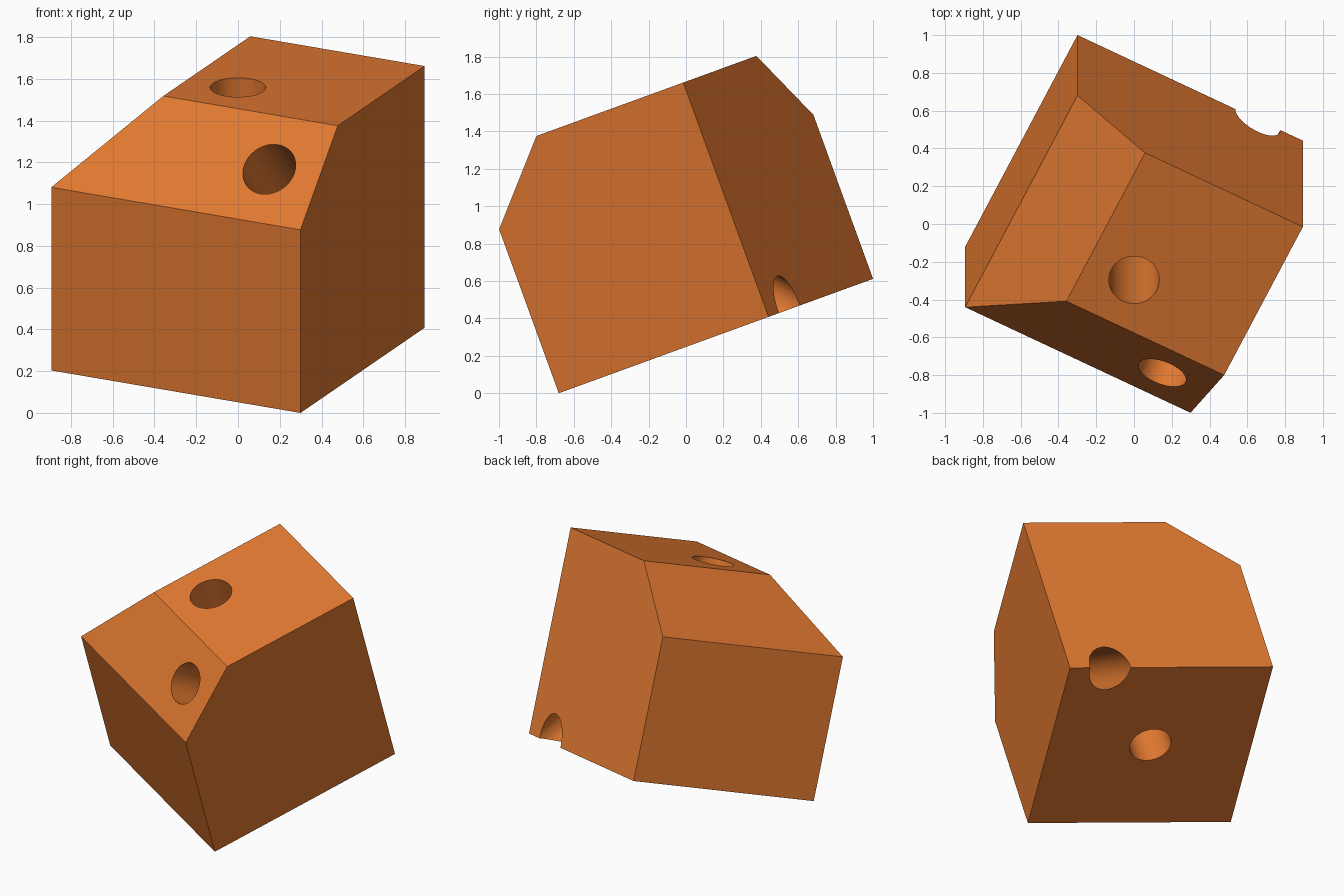
import bpy, bmesh, math
from mathutils import Matrix, Vector

if "Cube" in bpy.data.objects:
    bpy.data.objects.remove(bpy.data.objects["Cube"])

SIZE = 4 / 3                        # cube edge; everything below is in cube units
TILT, YAW = math.radians(20), math.radians(-26.5)
PLACE = (Matrix.Translation((0, -0.068, 0.932)) @ Matrix.Rotation(TILT, 4, 'X')
         @ Matrix.Rotation(YAW, 4, 'Z') @ Matrix.Scale(SIZE, 4))

orange = bpy.data.materials.new("orange")
orange.diffuse_color = (0.75, 0.19, 0.03, 1)
orange.use_nodes = True
orange.node_tree.nodes["Principled BSDF"].inputs["Base Color"].default_value = orange.diffuse_color


def add_object(name, bm):
    me = bpy.data.meshes.new(name)
    bm.to_mesh(me)
    bm.free()
    me.materials.append(orange)
    ob = bpy.data.objects.new(name, me)
    bpy.context.collection.objects.link(ob)
    ob.matrix_world = PLACE
    return ob


# Cube with two adjoining top edges cut off at 45 degrees
bm = bmesh.new()
bmesh.ops.create_cube(bm, size=1)
for point, normal in (((0, -0.5, 0.2), (0, -1, 1)), ((-0.5, 0, 0.2), (-1, 0, 1))):
    cut = bmesh.ops.bisect_plane(bm, geom=bm.verts[:] + bm.edges[:] + bm.faces[:],
                                 plane_co=Vector(point), plane_no=Vector(normal).normalized(),
                                 clear_outer=True, dist=1e-5)
    edges = [e for e in cut["geom_cut"] if isinstance(e, bmesh.types.BMEdge)]
    bmesh.ops.edgeloop_fill(bm, edges=edges)
bmesh.ops.recalc_face_normals(bm, faces=bm.faces[:])
block = add_object("drilled_block", bm)

# Through holes: one straight down the middle, one square to the front chamfer
holes = (("middle_hole_cutter", Matrix.Identity(4)),
         ("chamfer_hole_cutter",
          Matrix.Translation((0.3, 0, 0)) @ Matrix.Rotation(math.radians(45), 4, 'X')))
cutters = []
for name, matrix in holes:
    bm = bmesh.new()
    bmesh.ops.create_cone(bm, cap_ends=True, segments=64, radius1=0.1, radius2=0.1,
                          depth=2.5, matrix=matrix)
    cutter = add_object(name, bm)
    cutter.hide_render = True
    cutters.append(cutter)
    mod = block.modifiers.new(name, 'BOOLEAN')
    mod.operation = 'DIFFERENCE'
    mod.solver = 'EXACT'
    mod.object = cutter

# Apply the cuts, drop the cutters, smooth the bores
bpy.context.view_layer.objects.active = block
block.select_set(True)
for mod in list(block.modifiers):
    bpy.ops.object.modifier_apply(modifier=mod.name)
for cutter in cutters:
    bpy.data.objects.remove(cutter)
bpy.ops.object.shade_smooth_by_angle(angle=math.radians(30))
